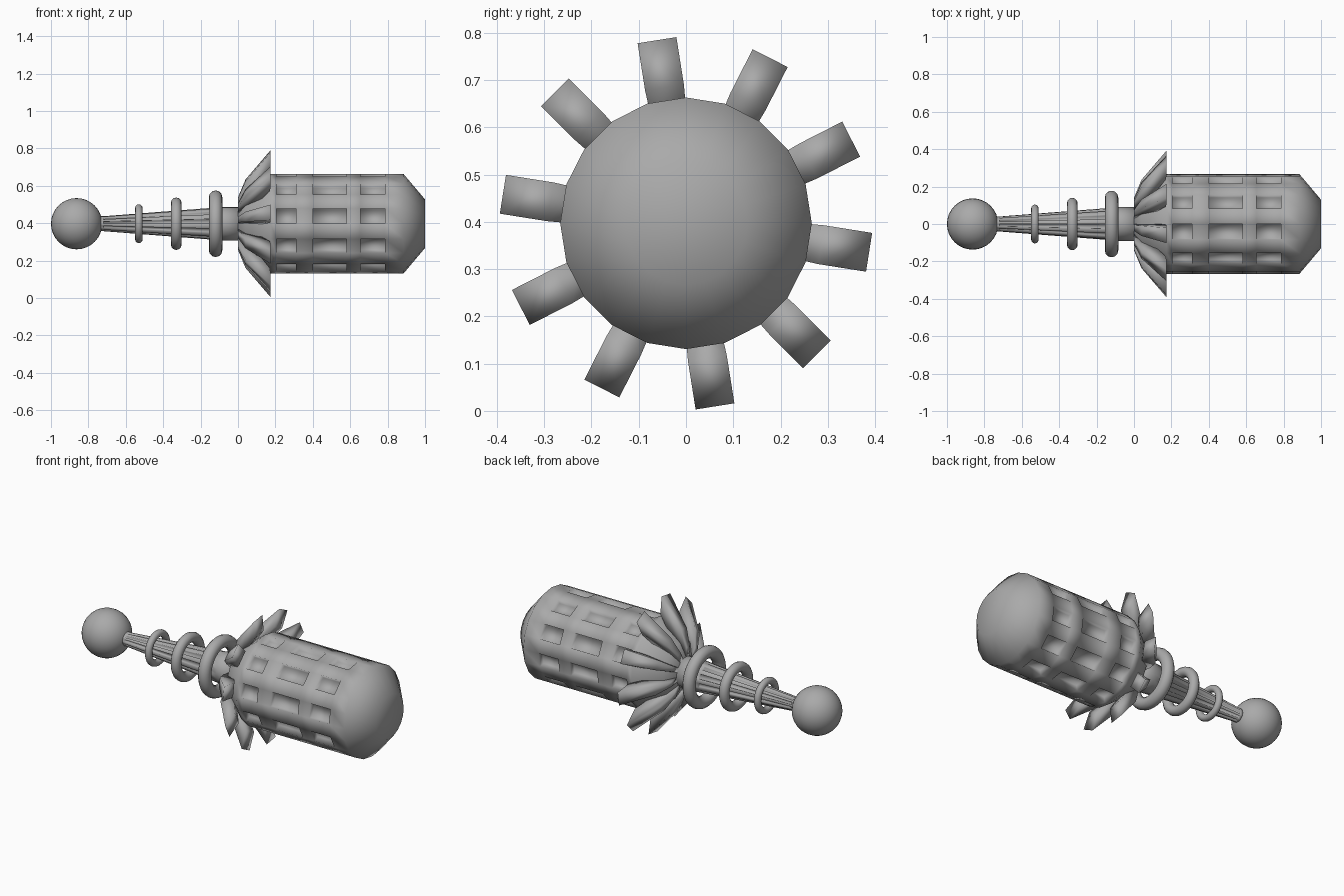
import bpy, bmesh, math
from mathutils import Matrix, Vector

if "Cube" in bpy.data.objects:
    bpy.data.objects.remove(bpy.data.objects["Cube"])

AXIS = Vector((0, 0, 0.397))
SIDES = 20
STEP = 2 * math.pi / SIDES

grey = bpy.data.materials.new("plain grey")
grey.use_nodes = True
grey.diffuse_color = (0.4, 0.4, 0.4, 1)
grey.node_tree.nodes["Principled BSDF"].inputs["Base Color"].default_value = (0.4, 0.4, 0.4, 1)


def finish(name, bm):
    bmesh.ops.recalc_face_normals(bm, faces=bm.faces)
    mesh = bpy.data.meshes.new(name)
    bm.to_mesh(mesh)
    bm.free()
    mesh.materials.append(grey)
    mesh.shade_smooth()
    obj = bpy.data.objects.new(name, mesh)
    obj.location = AXIS
    bpy.context.collection.objects.link(obj)
    return obj


def around(x, r, a):
    return Vector((x, r * math.cos(a), r * math.sin(a)))


def lathe(name, profile, sunk_bands, depth):
    """Turn a profile about x; sink every second face of the chosen bands."""
    bm = bmesh.new()
    rings = [[bm.verts.new(around(x, r, math.pi / 2 + i * STEP)) for i in range(SIDES)]
             for x, r in profile]
    sunk = []
    for b in range(len(rings) - 1):
        for i in range(SIDES):
            j = (i + 1) % SIDES
            f = bm.faces.new((rings[b][i], rings[b][j], rings[b + 1][j], rings[b + 1][i]))
            if b in sunk_bands and i % 2 == 0:
                sunk.append(f)
    bm.faces.new(rings[0])
    bm.faces.new(rings[-1])
    bmesh.ops.recalc_face_normals(bm, faces=bm.faces)
    bm.normal_update()
    for f in bmesh.ops.extrude_discrete_faces(bm, faces=sunk)["faces"]:
        push = -f.normal * depth
        for v in f.verts:
            v.co += push
    return finish(name, bm)


# Body with three rows of sunken windows, and the fluted handle
lathe("body", [(0, 0.09), (0.04, 0.16), (0.175, 0.266), (0.205, 0.266), (0.31, 0.266),
               (0.40, 0.266), (0.58, 0.266), (0.655, 0.266), (0.785, 0.266),
               (0.885, 0.266), (1.0, 0.13)], (3, 5, 7), 0.035)
lathe("handle", [(-0.74, 0.04), (-0.72, 0.04), (-0.14, 0.085), (-0.08, 0.09), (0.01, 0.09)],
      (1,), 0.012)

# Ten flared petals around the base of the body: (x, radius, width)
PETAL = [(0, 0.085, 0.027), (0, 0.14, 0.03), (0.04, 0.235, 0.055), (0.175, 0.392, 0.083),
         (0.172, 0.29, 0.083), (0.13, 0.23, 0.075)]
bm = bmesh.new()
for k in range(10):
    turn = Matrix.Rotation((k + 0.25) * 2 * STEP, 4, 'X')
    left, right = [[bm.verts.new(turn @ Vector((x, s * w / 2, r))) for x, r, w in PETAL]
                   for s in (-1, 1)]
    bm.faces.new(left)
    bm.faces.new(right[::-1])
    for i in range(len(PETAL)):
        j = (i + 1) % len(PETAL)
        bm.faces.new((left[i], right[i], right[j], left[j]))
finish("petals", bm)

# Ball on the end of the handle
bm = bmesh.new()
bmesh.ops.create_uvsphere(bm, u_segments=32, v_segments=16, radius=0.137)
bmesh.ops.translate(bm, verts=bm.verts, vec=(-0.863, 0, 0))
finish("end_ball", bm)

# Three floating rings that grow towards the body
for name, x, outer, tube in (("small_ring", -0.53, 0.104, 0.02),
                             ("middle_ring", -0.33, 0.14, 0.029),
                             ("large_ring", -0.12, 0.178, 0.036)):
    bpy.ops.mesh.primitive_torus_add(major_radius=outer - tube, minor_radius=tube,
                                     major_segments=48, minor_segments=12,
                                     location=AXIS + Vector((x, 0, 0)),
                                     rotation=(0, math.pi / 2, 0))
    ring = bpy.context.object
    ring.name = name
    ring.data.materials.append(grey)
    ring.data.shade_smooth()
